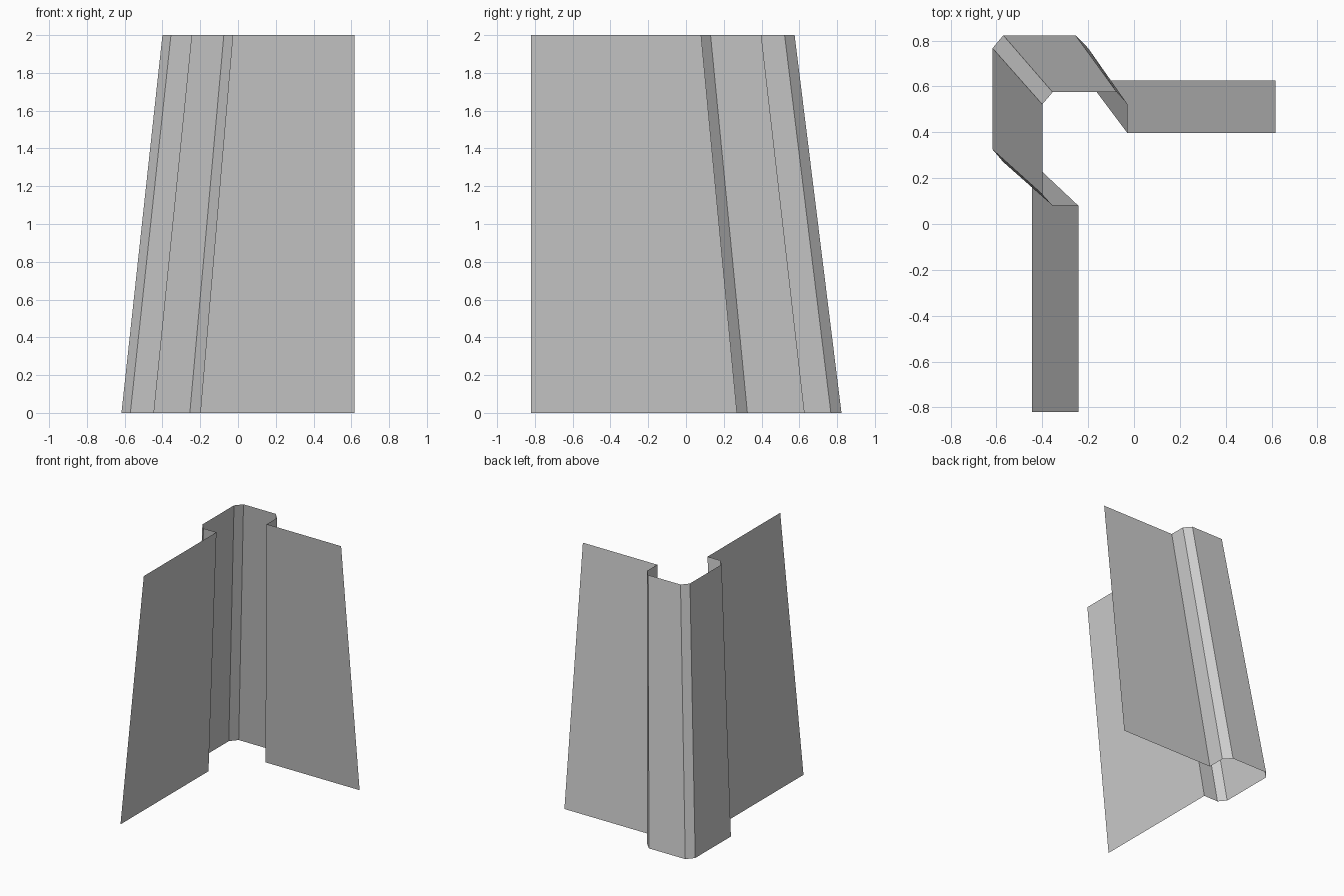
import bpy
import bmesh

if "Cube" in bpy.data.objects:
    bpy.data.objects.remove(bpy.data.objects["Cube"])

# Plan profile of the folded sheet: left wing, boxed corner with bevels, right wing
foot = [(-0.445, -0.82), (-0.445, 0.27), (-0.57, 0.27), (-0.617, 0.325), (-0.617, 0.767),
        (-0.57, 0.823), (-0.255, 0.823), (-0.2, 0.767), (-0.2, 0.625), (0.617, 0.625)]
head = [(-0.243, -0.82), (-0.243, 0.08), (-0.355, 0.08), (-0.4, 0.13), (-0.4, 0.522),
        (-0.355, 0.575), (-0.075, 0.575), (-0.028, 0.522), (-0.028, 0.396), (0.617, 0.396)]


def loft(name, low, high, height):
    """Join two matching open profiles with a strip of flat faces."""
    bm = bmesh.new()
    a = [bm.verts.new((x, y, 0)) for x, y in low]
    b = [bm.verts.new((x, y, height)) for x, y in high]
    for i in range(len(a) - 1):
        bm.faces.new((a[i + 1], a[i], b[i], b[i + 1]))
    mesh = bpy.data.meshes.new(name)
    bm.to_mesh(mesh)
    bm.free()
    obj = bpy.data.objects.new(name, mesh)
    bpy.context.collection.objects.link(obj)
    return obj


# Leaning corner wall with its pilaster
loft("sloped_wall_corner", foot, head, 2.0)
